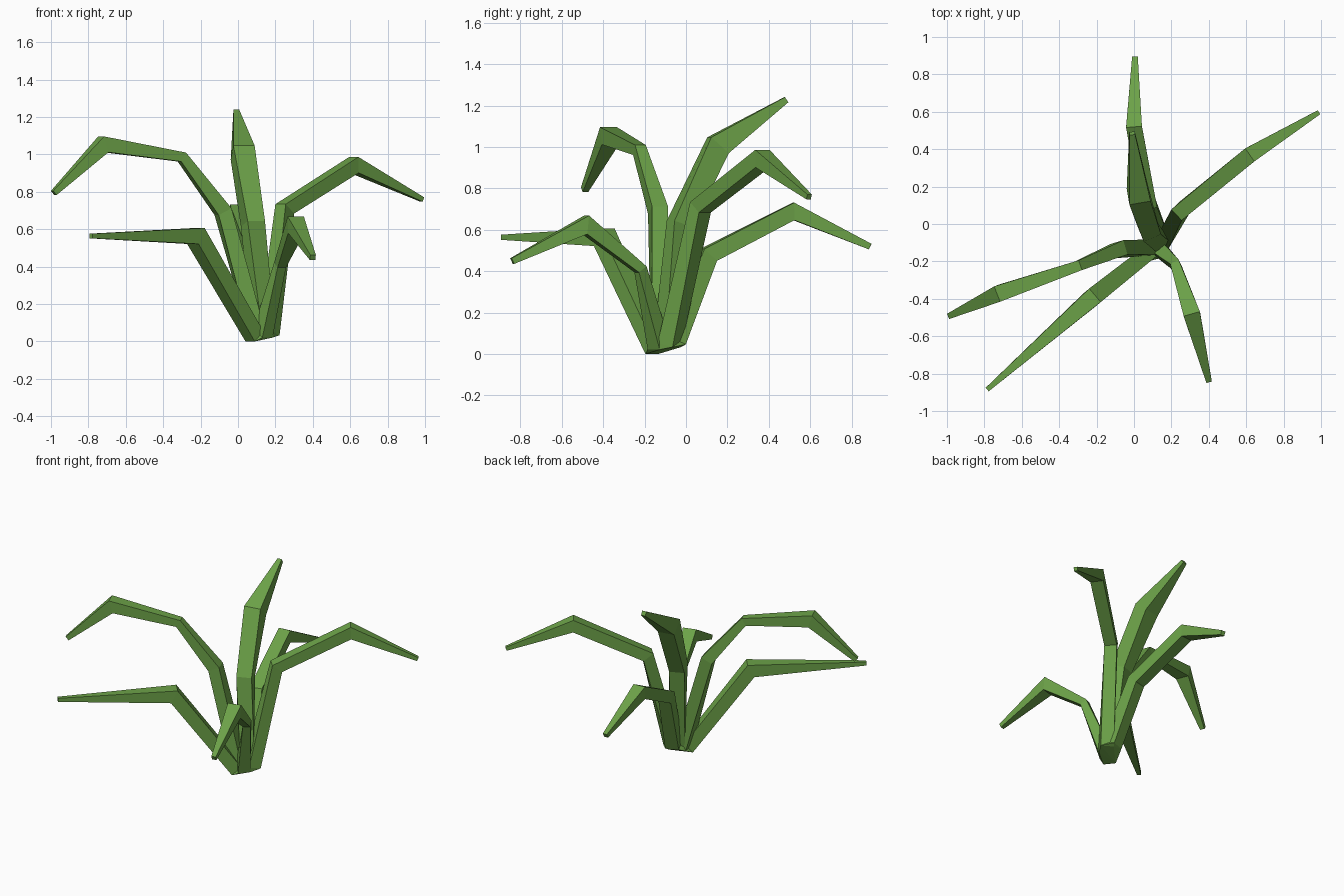
import bpy, bmesh
from mathutils import Vector

if "Cube" in bpy.data.objects:
    bpy.data.objects.remove(bpy.data.objects["Cube"])

green = bpy.data.materials.new("leaf_green")
green.diffuse_color = (0.15, 0.36, 0.065, 1)
green.use_nodes = True
green.node_tree.nodes["Principled BSDF"].inputs["Base Color"].default_value = green.diffuse_color

# Each leaf: (x, y, z, section size) from root to tip
LEAVES = {
    "leaf_back_low": [(.135, -.055, .075, .09), (.075, .11, .49, .085),
                      (0, .52, .70, .085), (.005, .89, .53, .03)],
    "leaf_back_tall": [(.135, -.095, .06, .09), (.08, -.03, .64, .10),
                       (.025, .155, 1.02, .115), (-.01, .485, 1.24, .03)],
    "leaf_right": [(.165, -.08, .055, .085), (.25, .07, .72, .08),
                   (.62, .37, .955, .085), (.985, .595, .77, .025)],
    "leaf_front": [(.13, -.13, .045, .08), (.225, -.22, .42, .05),
                   (.31, -.485, .635, .09), (.40, -.84, .46, .03)],
    "leaf_left_tall": [(.105, -.125, .045, .085), (-.08, -.135, .705, .08),
                       (-.30, -.225, .997, .055), (-.72, -.37, 1.065, .088),
                       (-.985, -.49, .805, .03)],
    "leaf_left_low": [(.09, -.145, .035, .08), (-.225, -.395, .575, .095),
                      (-.785, -.885, .575, .025)],
}


def make_object(name, bm):
    bmesh.ops.recalc_face_normals(bm, faces=bm.faces[:])
    mesh = bpy.data.meshes.new(name)
    bm.to_mesh(mesh)
    bm.free()
    mesh.materials.append(green)
    obj = bpy.data.objects.new(name, mesh)
    bpy.context.collection.objects.link(obj)
    return obj


def leaf(name, path):
    """Square tube swept along the path; returns its object and root corners."""
    pts = [Vector(p[:3]) for p in path]
    bm = bmesh.new()
    rings = []
    for i, p in enumerate(pts):
        before = (p - pts[i - 1]).normalized() if i else Vector()
        after = (pts[i + 1] - p).normalized() if i + 1 < len(pts) else Vector()
        tangent = (before + after).normalized()
        side = Vector((-tangent.y, tangent.x, 0)).normalized()
        normal = tangent.cross(side)
        h = path[i][3] / 2
        rings.append([bm.verts.new(p + side * a * h + normal * b * h)
                      for a, b in ((-1, -1), (1, -1), (1, 1), (-1, 1))])
    for r, s in zip(rings, rings[1:]):
        for k in range(4):
            bm.faces.new((r[k], r[(k + 1) % 4], s[(k + 1) % 4], s[k]))
    bm.faces.new(rings[0])
    bm.faces.new(rings[-1])
    root = [v.co.copy() for v in rings[0]]
    return make_object(name, bm), root


objects, root_corners = [], []
for name, path in LEAVES.items():
    obj, root = leaf(name, path)
    objects.append(obj)
    root_corners += root

# Faceted crown joining the leaf roots
bm = bmesh.new()
for co in root_corners:
    bm.verts.new(co)
hull = bmesh.ops.convex_hull(bm, input=bm.verts[:])
loose = {v for v in hull["geom_interior"] + hull["geom_unused"]
         if isinstance(v, bmesh.types.BMVert)}
bmesh.ops.delete(bm, geom=list(loose), context='VERTS')
objects.append(make_object("root_crown", bm))

# Rest the plant on the floor
low = min(v.co.z for o in objects for v in o.data.vertices)
for o in objects:
    for v in o.data.vertices:
        v.co.z -= low
